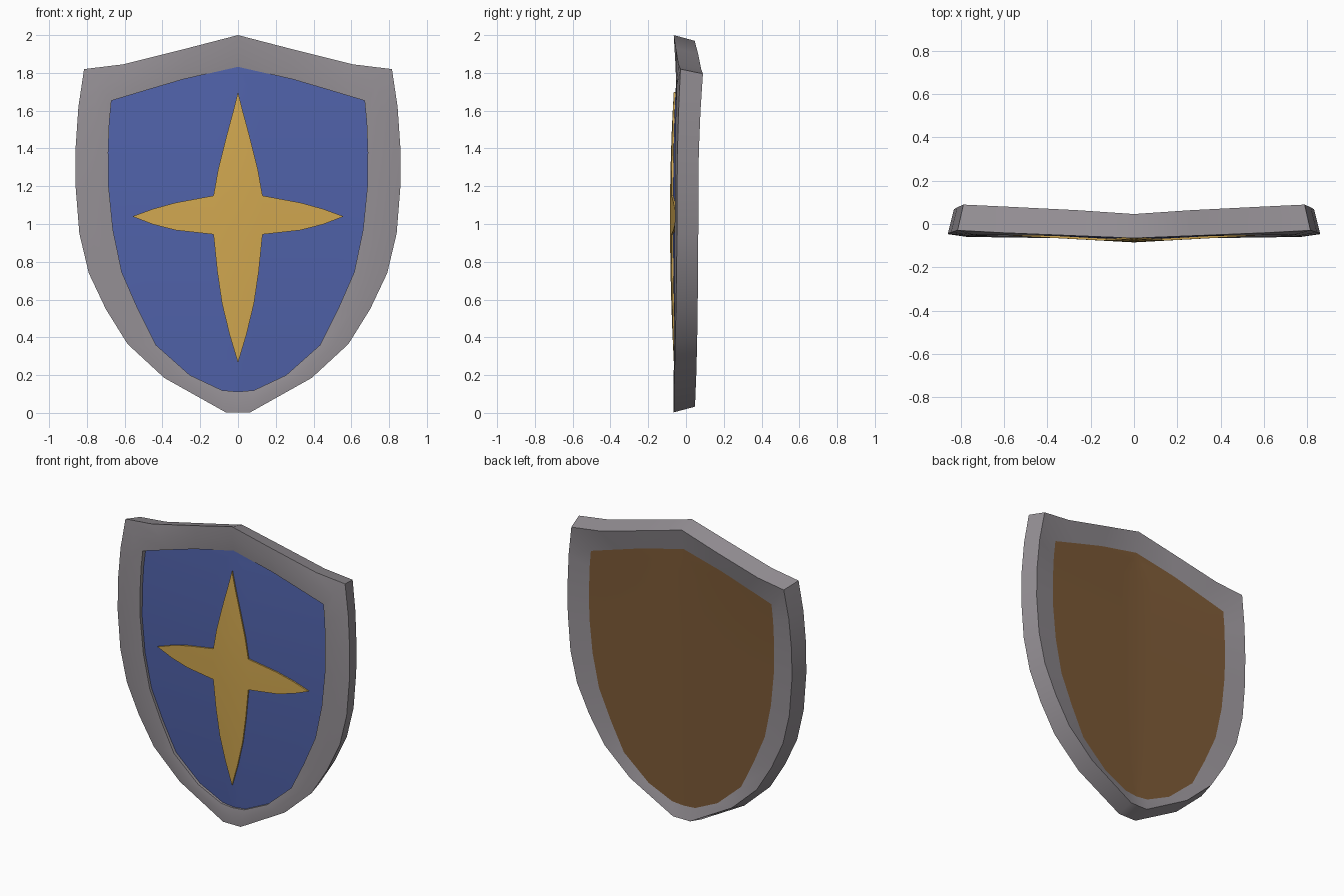
import bpy, bmesh, math

if "Cube" in bpy.data.objects:
    bpy.data.objects.remove(bpy.data.objects["Cube"])


def material(name, rgb):
    m = bpy.data.materials.new(name)
    m.diffuse_color = (*rgb, 1)
    m.use_nodes = True
    m.node_tree.nodes["Principled BSDF"].inputs["Base Color"].default_value = m.diffuse_color
    return m


STEEL = material("grey steel", (0.30, 0.278, 0.30))
BLUE = material("blue paint", (0.08, 0.122, 0.40))
GOLD = material("gold", (0.64, 0.39, 0.08))
BROWN = material("brown wood", (0.205, 0.103, 0.038))

# half outlines (x, z) from top centre to bottom centre
OUTER = [(0, 2), (.27, 1.93), (.61, 1.845), (.815, 1.82), (.845, 1.62), (.86, 1.4),
         (.86, 1.2), (.84, .95), (.79, .74), (.70, .55), (.585, .365), (.39, .185),
         (.065, .003), (0, .003)]
INNER = [(0, 1.832), (.29, 1.766), (.48, 1.71), (.67, 1.653), (.681, 1.54), (.687, 1.38),
         (.685, 1.2), (.662, .97), (.615, .745), (.53, .55), (.435, .36), (.255, .2),
         (.085, .12), (0, .112)]


def flare(x, z):
    # the upper corners sweep backwards
    return max(0, (z - 1.2) / .6) ** 2 * abs(x) / .8


def edge_front(x, z):
    return -.065 + .018 * (x / .86) ** 2 + .018 * flare(x, z)


def edge_back(x, z):
    return .046 + .02 * abs(x) / .86 + .026 * flare(x, z)


def lip(x, z):
    return -.058 + .01 * max(0, (z - 1.2) / .6) ** 2


def panel_front(x, z):
    k = .03 if z > 1.04 else .022
    return -.076 + .055 * abs(x) + k * ((z - 1.04) / .8) ** 2


def panel_back(x, z):
    return .022 + .035 * abs(x) + .012 * flare(x, z)


def finish(name, bm, mat, facing=None, angle=35):
    bmesh.ops.remove_doubles(bm, verts=bm.verts, dist=1e-4)
    bmesh.ops.recalc_face_normals(bm, faces=bm.faces)
    if facing:
        bm.normal_update()
        for f in bm.faces:
            if f.normal.y * facing < 0:
                f.normal_flip()
    me = bpy.data.meshes.new(name)
    bm.to_mesh(me)
    bm.free()
    me.materials.append(mat)
    ob = bpy.data.objects.new(name, me)
    bpy.context.collection.objects.link(ob)
    bpy.ops.object.select_all(action='DESELECT')
    ob.select_set(True)
    bpy.context.view_layer.objects.active = ob
    bpy.ops.object.shade_smooth_by_angle(angle=math.radians(angle))
    return ob


def skin(bm, rows, closed=False):
    """Quads between successive rows of points."""
    vs = [[bm.verts.new(p) for p in r] for r in rows]
    for a, b in zip(vs, vs[1:]):
        n = len(a)
        for i in range(n if closed else n - 1):
            j = (i + 1) % n
            bm.faces.new((a[i], a[j], b[j], b[i]))


def loop(half, depth):
    full = half + [(-x, z) for x, z in half[-2:0:-1]]
    return [(x, depth(x, z), z) for x, z in full]


# steel rim: closed ring of lofted outlines
back_outer = [(x * .967, 1 + (z - 1) * .97) for x, z in OUTER]
mid = [((a + c) / 2, (b + d) / 2) for (a, b), (c, d) in zip(OUTER, INNER)]
rings = [
    loop(OUTER, edge_front),
    loop(mid, lambda x, z: (edge_front(x, z) + lip(x, z)) / 2 - .005),
    loop(INNER, lip),
    loop(INNER, lambda x, z: panel_front(x, z) + .015),
    loop(INNER, lambda x, z: panel_back(x, z)),
    loop(back_outer, edge_back),
]
bm = bmesh.new()
skin(bm, rings + rings[:1], closed=True)
finish("rim", bm, STEEL)


# blue front and wooden back: rows across the inner outline
def panel(name, depth, mat, facing):
    bm = bmesh.new()
    rows = []
    for x, z in INNER:
        rows.append([(x * i / 6, depth(x * i / 6, z), z) for i in range(-6, 7)])
    skin(bm, rows)
    bmesh.ops.dissolve_degenerate(bm, edges=bm.edges, dist=1e-4)
    finish(name, bm, mat, facing)


panel("front_panel", panel_front, BLUE, -1)
panel("back_panel", panel_back, BROWN, 1)


# four-pointed gold star following the front panel
def star_point(x, z):
    return (x, panel_front(x, z) - .009, z)


bm = bmesh.new()
BLADE = [(0, 1.70), (.03, 1.58), (.06, 1.47), (.105, 1.29), (.13, 1.15), (.13, 1.04),
         (.13, .945), (.11, .75), (.085, .58), (.045, .415), (0, .265)]
skin(bm, [[star_point(s * x, z) for s in (-1, 0, 1)] for x, z in BLADE])
ARM = [(.13, 1.15, .945), (.33, 1.113, .967), (.45, 1.08, .998), (.56, 1.04, 1.04)]
for s in (-1, 1):
    skin(bm, [[star_point(s * x, z) for z in (hi, 1.04, lo)] for x, hi, lo in ARM])
bmesh.ops.remove_doubles(bm, verts=bm.verts, dist=1e-4)
# give the star an edge by extruding it back into the panel
ext = bmesh.ops.extrude_face_region(bm, geom=bm.faces[:], use_keep_orig=True)
for v in ext["geom"]:
    if isinstance(v, bmesh.types.BMVert):
        v.co.y += .02
finish("star", bm, GOLD)
